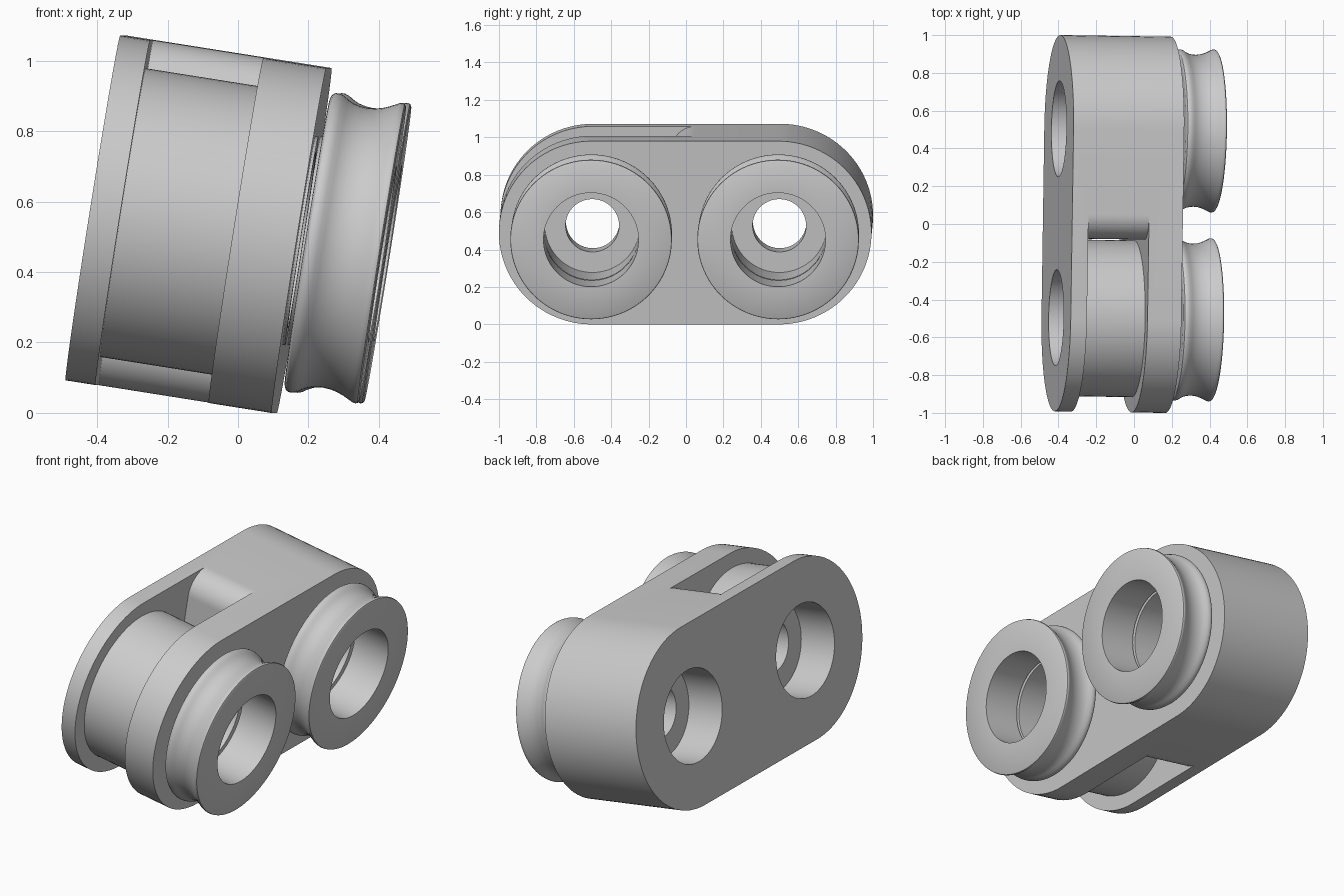
import bpy, bmesh
from math import sin, cos, pi, radians
from mathutils import Matrix

if bpy.data.objects.get("Cube"):
    bpy.data.objects.remove(bpy.data.objects["Cube"], do_unlink=True)

grey = bpy.data.materials.new("plain grey")
grey.use_nodes = True
GREY = (0.6, 0.6, 0.6, 1)
grey.diffuse_color = GREY
grey.node_tree.nodes["Principled BSDF"].inputs["Base Color"].default_value = GREY

# Whole assembly leans slightly; its shafts run along local x
POSE = (Matrix.Translation((-0.112, 0, 0.536))
        @ Matrix.Rotation(radians(-0.85), 4, "Z")
        @ Matrix.Rotation(radians(9), 4, "Y"))
HALF = 0.2965      # half the body width
END = 0.496        # body end radius
AXES = (-0.5, 0.5)  # shaft positions along y


def make_object(name, bm):
    bmesh.ops.recalc_face_normals(bm, faces=bm.faces)
    mesh = bpy.data.meshes.new(name)
    bm.to_mesh(mesh)
    bm.free()
    mesh.materials.append(grey)
    obj = bpy.data.objects.new(name, mesh)
    bpy.context.collection.objects.link(obj)
    return obj


def arc(y, z, r, start, stop, n):
    angles = [radians(start + (stop - start) * i / n) for i in range(n + 1)]
    return [(y + r * cos(a), z + r * sin(a)) for a in angles]


def prism(name, outline, x0, x1):
    bm = bmesh.new()
    face = bm.faces.new([bm.verts.new((x0, y, z)) for y, z in outline])
    ext = bmesh.ops.extrude_face_region(bm, geom=[face])
    moved = [g for g in ext["geom"] if isinstance(g, bmesh.types.BMVert)]
    bmesh.ops.translate(bm, verts=moved, vec=(x1 - x0, 0, 0))
    return make_object(name, bm)


def disc(name, y, r, x0, x1):
    return prism(name, arc(y, 0, r, 0, 360, 96)[:-1], x0, x1)


def lathe(name, y, profile, n=96):
    bm = bmesh.new()
    rings = []
    for i in range(n):
        a = 2 * pi * i / n
        rings.append([bm.verts.new((x, y + r * cos(a), r * sin(a))) for x, r in profile])
    for i in range(n):
        a, b = rings[i], rings[(i + 1) % n]
        for j in range(len(profile)):
            k = (j + 1) % len(profile)
            bm.faces.new((a[j], a[k], b[k], b[j]))
    return make_object(name, bm)


def combine(target, tool, operation):
    mod = target.modifiers.new("shape", "BOOLEAN")
    mod.operation = operation
    mod.solver = "EXACT"
    mod.object = tool
    bpy.context.view_layer.update()
    graph = bpy.context.evaluated_depsgraph_get()
    mesh = bpy.data.meshes.new_from_object(target.evaluated_get(graph))
    target.modifiers.clear()
    target.data = mesh
    bpy.data.objects.remove(tool, do_unlink=True)


# Rounded body block
body = prism("body", arc(0.5, 0, END, -90, 90, 48) + arc(-0.5, 0, END, 90, 270, 48), -HALF, HALF)

# Front slot with rounded shoulders at its closed end
slot = ([(-1.2, -0.7), (0.05, -0.7)] + arc(0.05, -0.366, 0.13, 270, 180, 16)
        + arc(0.05, 0.366, 0.13, 180, 90, 16) + [(0.05, 0.7), (-1.2, 0.7)])
combine(body, prism("slot", slot, -0.21, 0.115), "DIFFERENCE")

# Hub inside the slot, and a low boss under each roller
combine(body, disc("hub", AXES[0], 0.415, -0.25, 0.2), "UNION")
for y in AXES:
    combine(body, disc("boss", y, 0.3, 0.2, HALF + 0.008), "UNION")

# Stepped bores
for y in AXES:
    combine(body, disc("outer_bore", y, 0.254, -0.5, -0.08), "DIFFERENCE")
    combine(body, disc("inner_bore", y, 0.254, 0.05, 0.5), "DIFFERENCE")
    combine(body, disc("through_hole", y, 0.143, -0.2, 0.2), "DIFFERENCE")

# Grooved rollers
rim = [(0.320, 0.254), (0.320, 0.408), (0.322, 0.418), (0.327, 0.426), (0.335, 0.430),
       (0.346, 0.430), (0.358, 0.426), (0.372, 0.417), (0.388, 0.409), (0.408, 0.404),
       (0.430, 0.402), (0.452, 0.404), (0.472, 0.409), (0.490, 0.416), (0.508, 0.425),
       (0.518, 0.430), (0.526, 0.432), (0.533, 0.430), (0.537, 0.423), (0.537, 0.254)]
rollers = [lathe(n, y, rim) for n, y in zip(("front_roller", "back_roller"), AXES)]

for obj in [body] + rollers:
    obj.matrix_world = POSE
    bpy.ops.object.select_all(action="DESELECT")
    obj.select_set(True)
    bpy.context.view_layer.objects.active = obj
    bpy.ops.object.shade_smooth_by_angle(angle=radians(30))
